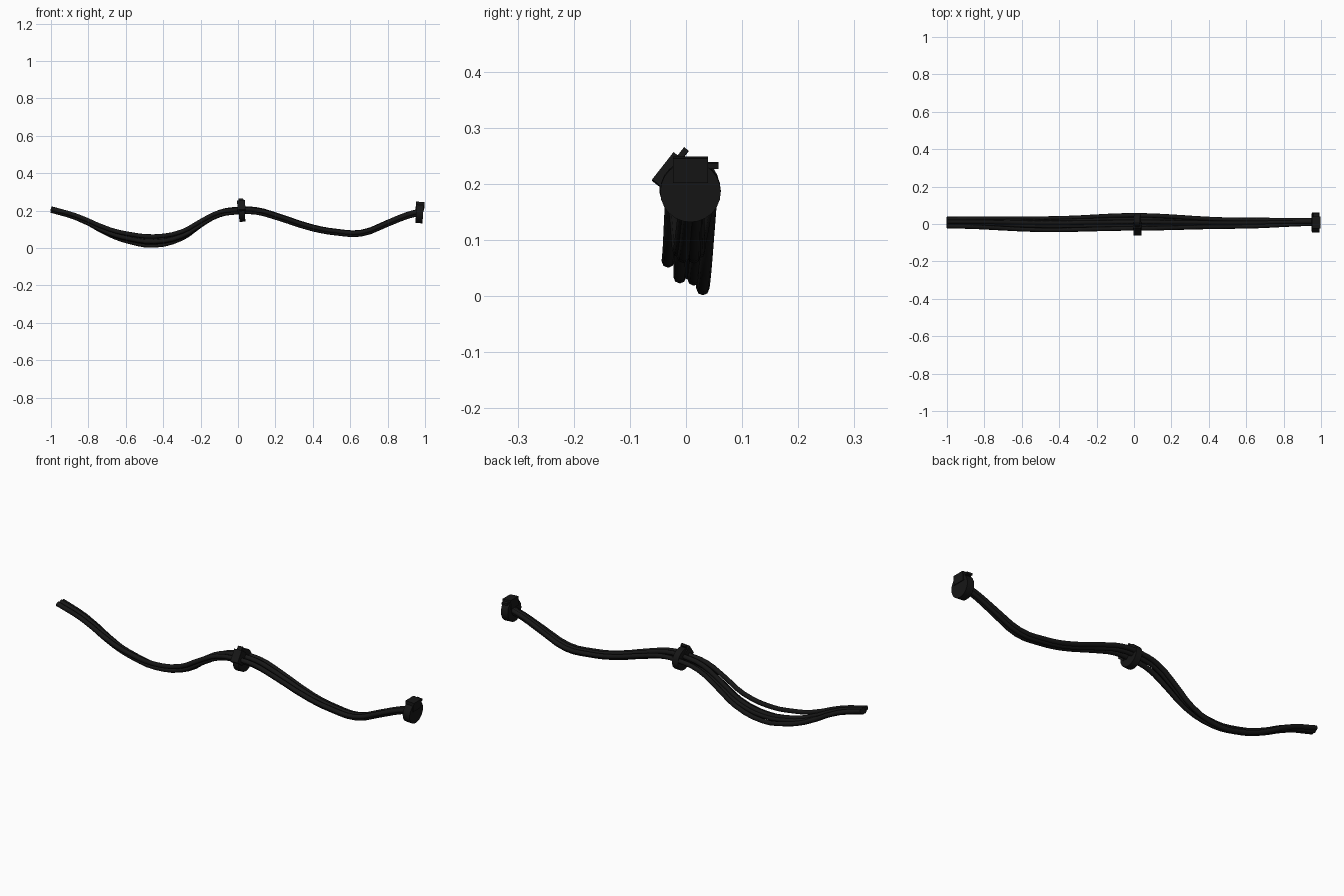
import bpy
import math
from mathutils import Matrix, Vector

if "Cube" in bpy.data.objects:
    bpy.data.objects.remove(bpy.data.objects["Cube"])

black = bpy.data.materials.new("black_rubber")
black.diffuse_color = (0.008, 0.008, 0.008, 1)
black.use_nodes = True
black.node_tree.nodes["Principled BSDF"].inputs["Base Color"].default_value = black.diffuse_color

# Shared sagging path of the bundle (x, z)
PATH = [(-1, .206), (-.87, .168), (-.685, .082), (-.58, .052), (-.45, .036), (-.3, .068),
        (-.2, .13), (-.1, .185), (0, .201), (.1, .199), (.2, .172), (.4, .108),
        (.53, .085), (.66, .08), (.8, .132), (.9, .172), (.975, .192)]


def lerp_keys(keys, x):
    # eased interpolation through stations at the ends, sags and middle tie
    stations = (-1, -.45, 0, .55, .975)
    for i in range(4):
        if x <= stations[i + 1]:
            t = (x - stations[i]) / (stations[i + 1] - stations[i])
            t = t * t * (3 - 2 * t)
            return keys[i] * (1 - t) + keys[i + 1] * t
    return keys[-1]


def cable(name, ys, dzs, radius=.0115):
    cu = bpy.data.curves.new(name, 'CURVE')
    cu.dimensions = '3D'
    cu.bevel_depth = radius
    cu.bevel_resolution = 2
    cu.resolution_u = 3
    cu.use_fill_caps = True
    sp = cu.splines.new('BEZIER')
    sp.bezier_points.add(len(PATH) - 1)
    for p, (x, z) in zip(sp.bezier_points, PATH):
        p.co = (x, lerp_keys(ys, x), z + lerp_keys(dzs, x))
        p.handle_left_type = p.handle_right_type = 'AUTO'
    tmp = bpy.data.objects.new(name + "_path", cu)
    bpy.context.collection.objects.link(tmp)
    mesh = bpy.data.meshes.new_from_object(tmp.evaluated_get(bpy.context.evaluated_depsgraph_get()))
    bpy.data.objects.remove(tmp)
    ob = bpy.data.objects.new(name, mesh)
    bpy.context.collection.objects.link(ob)
    mesh.materials.clear()
    mesh.materials.append(black)
    mesh.shade_smooth()
    return ob


# Cables: sideways position and height offset at each station
cable("cable_front", (-.012, -.032, -.024, -.014, .001), (.004, .026, .004, .004, .004))
cable("cable_inner_front", (.002, -.011, -.008, -.006, .008), (-.006, -.002, -.010, -.006, -.007))
cable("cable_middle", (.012, .006, .010, .006, .013), (.006, .004, .008, .006, .008))
cable("cable_inner_back", (.018, .014, .028, .014, .017), (-.006, -.006, -.010, -.007, -.006))
cable("cable_back", (.028, .030, .047, .023, .020), (.003, -.023, .000, .002, .004))


def finish(ob, name, matrix):
    ob.name = name
    ob.data.transform(matrix)
    ob.data.materials.append(black)


def tie(name, centre, roll, lean, band_w, head_w):
    m = (Matrix.Translation(Vector(centre)) @ Matrix.Rotation(lean, 4, 'Y')
         @ Matrix.Rotation(roll, 4, 'X'))
    # Round strap
    bpy.ops.mesh.primitive_cylinder_add(vertices=24, radius=.054, depth=band_w)
    ob = bpy.context.object
    finish(ob, name + "_strap", m @ Matrix.Rotation(math.pi / 2, 4, 'Y'))
    bpy.ops.object.shade_smooth_by_angle(angle=math.radians(40))
    # Locking head and trimmed strap tail
    for part, loc, size in (("_head", (0, 0, .038), (head_w, .062, .044)),
                            ("_tail", (0, .038, .046), (band_w * .8, .024, .010))):
        bpy.ops.mesh.primitive_cube_add(size=1)
        finish(bpy.context.object, name + part,
               m @ Matrix.Translation(loc) @ Matrix.Diagonal((*size, 1)))


tie("middle_tie", (.02, .006, .194), math.radians(52), math.radians(-4), .032, .042)
tie("end_tie", (.971, .008, .187), 0, math.radians(4), .038, .046)
